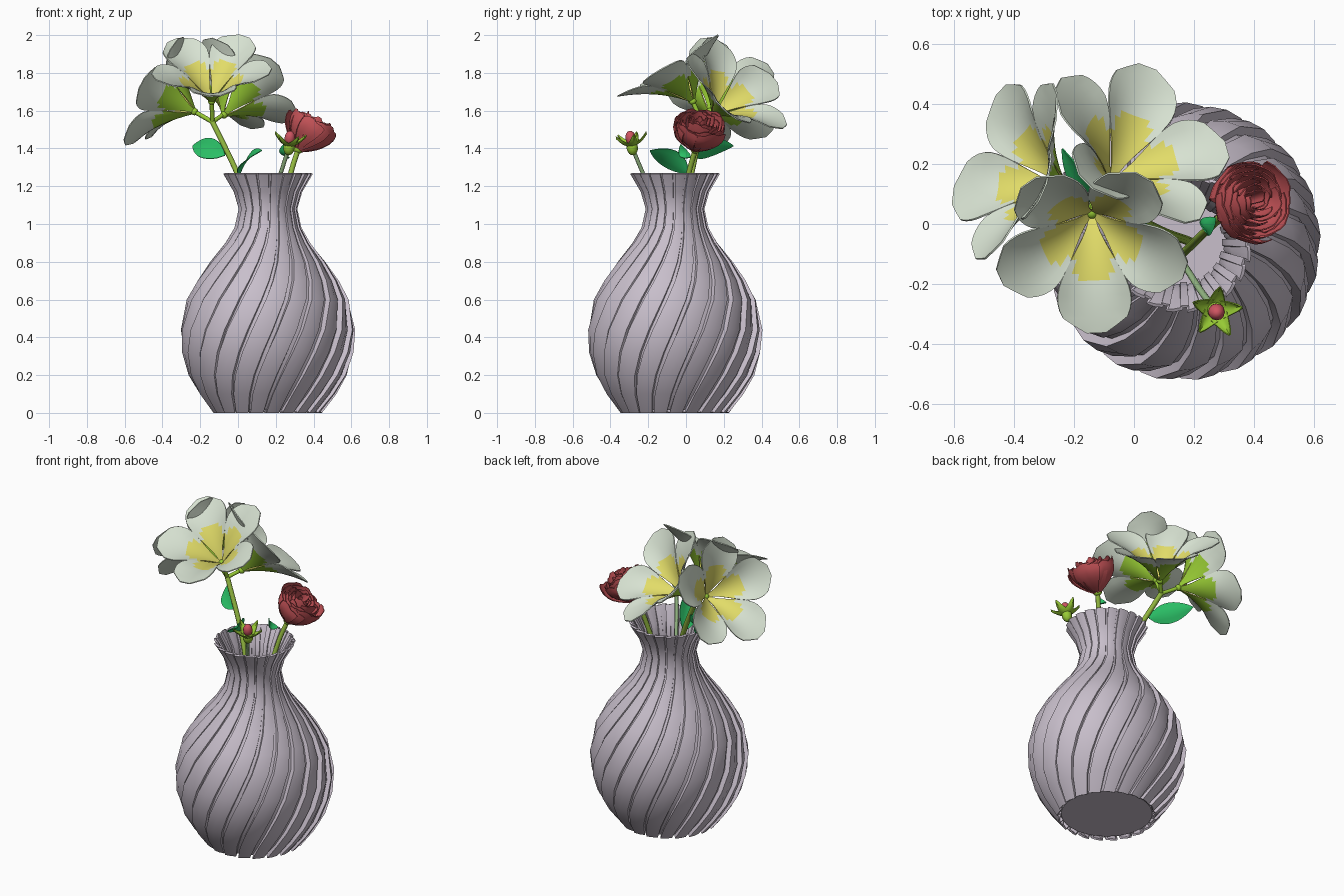
import bpy, bmesh, math, random
from math import sin, cos, pi, radians
from mathutils import Vector, Matrix

random.seed(4)
cube = bpy.data.objects.get("Cube")
if cube:
    bpy.data.objects.remove(cube)


def material(name, *rgb):
    m = bpy.data.materials.new(name)
    m.use_nodes = True
    m.diffuse_color = (*rgb, 1)
    m.node_tree.nodes["Principled BSDF"].inputs["Base Color"].default_value = (*rgb, 1)
    return m


LILAC = material("lilac_ceramic", .58, .52, .60)
WHITE = material("petal_white", .69, .77, .65)
YELLOW = material("petal_yellow", .76, .72, .14)
LIME = material("lime_green", .31, .59, .035)
STEM = material("stem_green", .29, .48, .05)
PALE = material("pale_stem", .30, .48, .23)
LEAF = material("leaf_green", .025, .55, .14)
RED = material("rose_red", .55, .085, .095)
PINK = material("bud_red", .62, .09, .12)


def finish(name, bm, mats, thickness=0, angle=35, mat_offset=0):
    """Turn a bmesh into a smooth shaded object, thickened if asked."""
    me = bpy.data.meshes.new(name)
    bm.to_mesh(me)
    bm.free()
    ob = bpy.data.objects.new(name, me)
    bpy.context.collection.objects.link(ob)
    for m in mats:
        me.materials.append(m)
    bpy.ops.object.select_all(action='DESELECT')
    ob.select_set(True)
    bpy.context.view_layer.objects.active = ob
    if thickness:
        mod = ob.modifiers.new("thickness", 'SOLIDIFY')
        mod.thickness = thickness
        mod.offset = -1
        mod.material_offset = mat_offset
        bpy.ops.object.convert(target='MESH')
    bpy.ops.object.shade_smooth_by_angle(angle=radians(angle))


def add_sheet(bm, f, nu, nv, matrix, rule=lambda u, v: 0):
    """Grid surface from f(u, v), u in 0..1 and v in -1..1."""
    grid = [[bm.verts.new(matrix @ Vector(f(i / nu, 2 * j / nv - 1)))
             for j in range(nv + 1)] for i in range(nu + 1)]
    for i in range(nu):
        for j in range(nv):
            face = bm.faces.new((grid[i][j], grid[i + 1][j], grid[i + 1][j + 1], grid[i][j + 1]))
            face.material_index = rule((i + .5) / nu, 2 * (j + .5) / nv - 1)


def tilt_frame(base, azimuth, tilt):
    return (Matrix.Translation(base) @ Matrix.Rotation(radians(azimuth), 4, 'Z')
            @ Matrix.Rotation(radians(tilt), 4, 'Y'))


def stem(name, points, radius, mat):
    cu = bpy.data.curves.new(name, 'CURVE')
    cu.dimensions = '3D'
    cu.bevel_depth = radius
    cu.bevel_resolution = 2
    cu.resolution_u = 6
    cu.use_fill_caps = True
    sp = cu.splines.new('BEZIER')
    sp.bezier_points.add(len(points) - 1)
    for p, co in zip(sp.bezier_points, points):
        p.co = co
        p.handle_left_type = p.handle_right_type = 'AUTO'
    cu.materials.append(mat)
    bpy.context.collection.objects.link(bpy.data.objects.new(name, cu))


def blob(name, matrix, scale, mat):
    bm = bmesh.new()
    bmesh.ops.create_uvsphere(bm, u_segments=12, v_segments=8, radius=1,
                              matrix=matrix @ Matrix.Diagonal((*scale, 1)))
    finish(name, bm, [mat])


# Vase: twisted ribs, each a sloping plate followed by a narrow groove
PROFILE = [(0, .288), (.1, .363), (.2, .42), (.32, .455), (.44, .463), (.6, .43), (.7, .375),
           (.8, .305), (.9, .225), (.98, .178), (1.08, .156), (1.17, .182), (1.265, .238)]
RIB = [(0, 1), (.4, .99), (.8, .96), (.83, .93), (1, .925)]
RIBS = 21
CENTRE = Vector((.158, -.058, 0))
bm = bmesh.new()
rows = []
for z, r in PROFILE:
    row = []
    twist = min(z, 1) - .1
    for k in range(RIBS):
        for part, size in RIB:
            a = (k + part) * 2 * pi / RIBS + twist
            lift = .016 if z == 0 and size < .95 else 0
            row.append(bm.verts.new(CENTRE + Vector((r * size * cos(a), r * size * sin(a), z + lift))))
    rows.append(row)
n = RIBS * len(RIB)
for lower, upper in zip(rows, rows[1:]):
    for j in range(n):
        k = (j + 1) % n
        bm.faces.new((lower[j], lower[k], upper[k], upper[j]))
finish("vase_wall", bm, [LILAC], .012, 30)
bm = bmesh.new()
bmesh.ops.create_cone(bm, cap_ends=True, segments=44, radius1=.264, radius2=.272, depth=.012,
                      matrix=Matrix.Translation(CENTRE + Vector((0, 0, .022))))
finish("vase_floor", bm, [LILAC])


# Large flowers: five cupped petals, yellow inside and green outside at the base
def petal(L, W):
    def f(u, v):
        w = W * (.1 + .9 * sin(pi * min(1, u ** 1.7 * .86)) ** .85) * min(1, (1.04 - u) / .16) ** .5
        rho = L * (.62 * u + .2 * u * u) + .012
        cup = .035 * v * v * sin(pi * u) * min(1, 1.6 * u)
        return rho - cup * .6, v * w, L * (.75 * u - .18 * u * u) + cup
    return f


def flower(name, base, azimuth, tilt, start, L=.39, W=.122):
    frame = tilt_frame(base, azimuth, tilt)
    bm = bmesh.new()
    rule = lambda u, v: 1 if u < .56 - .1 * v * v and (abs(v) < .8 or u < .4) else 0
    for k in range(5):
        turn = Matrix.Rotation(radians(start + 72 * k), 4, 'Z')
        add_sheet(bm, petal(L * random.uniform(.97, 1.03), W), 16, 8, frame @ turn, rule)
    finish(name, bm, [WHITE, YELLOW, WHITE, LIME], .006, 45, 2)
    blob(name + "_receptacle", frame @ Matrix.Translation((0, 0, -.012)), (.02, .02, .018), LIME)


FORK = (-.135, .085, 1.54)
FLOWERS = [("front_flower", (-.14, .03, 1.66), -92, 31, 5),
           ("right_flower", (-.07, .15, 1.585), 52, 47, 25),
           ("left_flower", (-.24, .13, 1.60), 160, 64, 28)]
for name, base, azimuth, tilt, start in FLOWERS:
    flower(name, base, azimuth, tilt, start)
    stem(name + "_branch", [FORK, base], .012, LIME)
stem("flower_stem", [(.19, -.06, .5), (.055, -.005, 1.12), (.0, .028, 1.26), FORK], .015, STEM)

# Rose: nested rings of upright ruffled petals
frame = tilt_frame((.318, .05, 1.395), 18, 32)
bm = bmesh.new()
for ring, (R, count) in enumerate(((.136, 6), (.119, 6), (.099, 5), (.077, 5), (.053, 4), (.028, 3))):
    for k in range(count):
        a0 = 2 * pi * (k + .5 * ring) / count + random.uniform(-.2, .2)
        size = R * random.uniform(.92, 1.06)
        top = (.172 + .006 * ring) * random.uniform(.9, 1.06)

        def rose_petal(u, v):
            a = a0 + v * pi / count * 1.3 * (.75 + .25 * u)
            r = .015 + (size - .015) * sin(u * pi * .55) ** .9 + .008 * v
            return r * cos(a), r * sin(a), top * u * (1 - .14 * v * v) + .006 * u * cos(7 * v)
        add_sheet(bm, rose_petal, 6, 7, frame)
finish("rose_bloom", bm, [RED], .004, 30)
blob("rose_calyx", frame, (.026, .026, .022), LIME)
stem("rose_stem", [(.14, -.12, .55), (.28, .015, 1.27), (.318, .05, 1.395)], .014, STEM)

# Bud with a star of upturned sepals
BUD = Vector((.27, -.285, 1.405))
frame = tilt_frame(BUD, -60, 10)
blob("bud_calyx", frame, (.03, .03, .042), LIME)
blob("bud_tip", frame @ Matrix.Translation((0, 0, .05)), (.028, .028, .04), PINK)
bm = bmesh.new()
for k in range(5):
    turn = Matrix.Rotation(2 * pi * k / 5, 4, 'Z')
    add_sheet(bm, lambda u, v: (.02 + .065 * u, v * .03 * (1 - u) ** .7,
                                .012 + .02 * u + .03 * u * u + .012 * v * v), 5, 4, frame @ turn)
finish("bud_sepals", bm, [LIME], .004)
stem("bud_stem", [(.13, -.08, .85), (.182, -.16, 1.12), (.222, -.222, 1.255), BUD], .011, PALE)


# Leaves: folded blades between a base and a tip
def leaf(name, base, tip, width, up):
    base = Vector(base)
    along = Vector(tip) - base
    side = Vector(up).cross(along).normalized()
    normal = along.normalized().cross(side)

    def f(u, v):
        w = width * sin(pi * u ** .85) ** .8 if 0 < u < 1 else .002
        return base + along * u + side * v * w + normal * (.02 * sin(pi * u) + .2 * w * abs(v))
    bm = bmesh.new()
    add_sheet(bm, f, 10, 4, Matrix())
    finish(name, bm, [LEAF], .004)


leaf("back_leaf", (-.07, .05, 1.365), (-.24, .25, 1.415), .06, (-.8, -.55, .6))
leaf("front_leaf", (.01, .01, 1.27), (.125, -.19, 1.39), .062, (-1, 0, .85))
leaf("rose_leaf", (.27, .02, 1.35), (.24, -.03, 1.42), .03, (-.5, -.6, .6))
